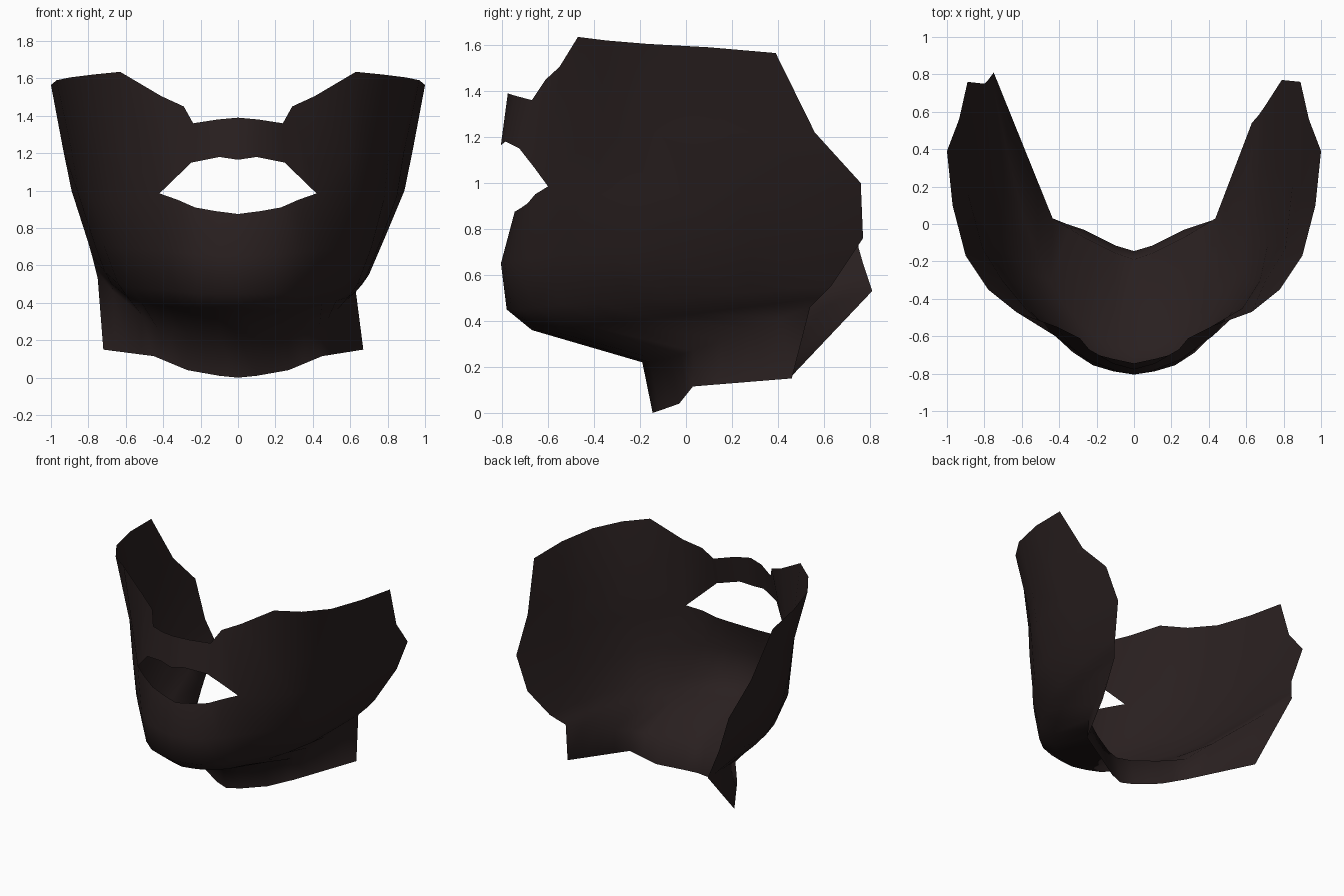
import bpy, bmesh, math
from mathutils import Vector

if "Cube" in bpy.data.objects:
    bpy.data.objects.remove(bpy.data.objects["Cube"])

COLS = 10  # columns from the chin centre (0) to the back edge (9)

# Sparse key points per row: column -> (x, y, z) on the right half
CHEEK_ROWS = [
    {0: (0, -.775, 1.39), 1: (.11, -.745, 1.38), 2: (.24, -.67, 1.36), 3: (.29, -.61, 1.45),
     4: (.41, -.55, 1.505), 5: (.63, -.47, 1.635), 6: (.78, -.35, 1.62), 7: (.9, -.17, 1.605),
     8: (.97, .1, 1.59), 9: (1, .39, 1.565)},
    {0: (0, -.805, 1.165), 1: (.1, -.785, 1.18), 2: (.25, -.725, 1.15), 3: (.335, -.66, 1.067), 4: (.42, -.6, .985),
     5: (.58, -.45, 1.17), 6: (.705, -.3, 1.2), 7: (.81, -.13, 1.22), 8: (.89, .17, 1.22), 9: (.935, .56, 1.22)},
    {0: (0, -.745, .875), 2: (.23, -.69, .91), 4: (.42, -.6, .985),
     5: (.565, -.455, .95), 6: (.675, -.3, .95), 7: (.78, -.12, .95), 8: (.85, .23, .97), 9: (.89, .76, 1.0)},
]
JAW_ROWS = [
    {0: (0, -.805, .65), 2: (.22, -.755, .66), 4: (.43, -.58, .68), 7: (.715, -.11, .7), 9: (.79, .77, .76)},
    {0: (0, -.78, .45), 2: (.22, -.72, .45), 4: (.4, -.54, .47), 7: (.64, -.04, .5), 9: (.7, .63, .55)},
    {0: (0, -.67, .36), 2: (.2, -.6, .36), 4: (.37, -.43, .38), 7: (.59, .03, .43), 9: (.665, .58, .5)},
]
# Neck flap rows, with straight runs between the points
NECK_ROWS = [
    {0: (0, -.19, .22), 1: (.1, -.155, .22), 3: (.27, -.07, .24), 5: (.435, .03, .27), 9: (.63, .54, .46)},
    {0: (0, -.145, 0), 1: (.1, -.115, .01), 3: (.27, -.03, .04), 5: (.45, .03, .115), 9: (.67, .46, .15)},
]
# The left back corner of the neck flap flares further back
LEFT_FLARE = {3: (.8, .75, .72), 4: (.78, .77, .65), 5: (.765, .79, .59), 6: (.75, .81, .53), 7: (.72, .45, .15)}


def fill_row(keys, straight):
    """Interpolate the key points over all columns."""
    ks = sorted(keys)
    pts = [Vector(keys[k]) for k in ks]

    def slope(i):
        a, b = max(i - 1, 0), min(i + 1, len(ks) - 1)
        return (pts[b] - pts[a]) / (ks[b] - ks[a])
    row = []
    for c in range(COLS):
        i = max(j for j in range(len(ks) - 1) if ks[j] <= c)
        h = ks[i + 1] - ks[i]
        t = (c - ks[i]) / h
        if straight:
            row.append(pts[i].lerp(pts[i + 1], t))
        else:
            row.append(pts[i] * (2*t**3 - 3*t*t + 1) + slope(i) * h * (t**3 - 2*t*t + t)
                       + pts[i + 1] * (3*t*t - 2*t**3) + slope(i + 1) * h * (t**3 - t*t))
    return row


bm = bmesh.new()
grid = []
for r, keys in enumerate(CHEEK_ROWS + JAW_ROWS + NECK_ROWS):
    straight = keys in NECK_ROWS
    right = fill_row(keys, straight)
    left_keys = dict(keys)
    if r in LEFT_FLARE:
        left_keys[9] = LEFT_FLARE[r]
    left = [Vector((-p.x, p.y, p.z)) for p in fill_row(left_keys, straight)]
    grid.append([bm.verts.new(p) for p in left[:0:-1] + right])

# Skin the rows, leaving the mouth open
mid = COLS - 1
for r in range(len(grid) - 1):
    for c in range(2 * COLS - 2):
        if r == 1 and mid - 4 <= c < mid + 4:
            continue
        bm.faces.new((grid[r][c], grid[r + 1][c], grid[r + 1][c + 1], grid[r][c + 1]))
bmesh.ops.remove_doubles(bm, verts=bm.verts, dist=.001)

mesh = bpy.data.meshes.new("beard")
bm.to_mesh(mesh)
bm.free()
beard = bpy.data.objects.new("beard", mesh)
bpy.context.collection.objects.link(beard)

hair = bpy.data.materials.new("dark brown hair")
hair.diffuse_color = (.022, .014, .014, 1)
hair.use_nodes = True
hair.node_tree.nodes["Principled BSDF"].inputs["Base Color"].default_value = hair.diffuse_color
mesh.materials.append(hair)

bpy.context.view_layer.objects.active = beard
beard.select_set(True)
bpy.ops.object.shade_smooth_by_angle(angle=math.radians(75))
